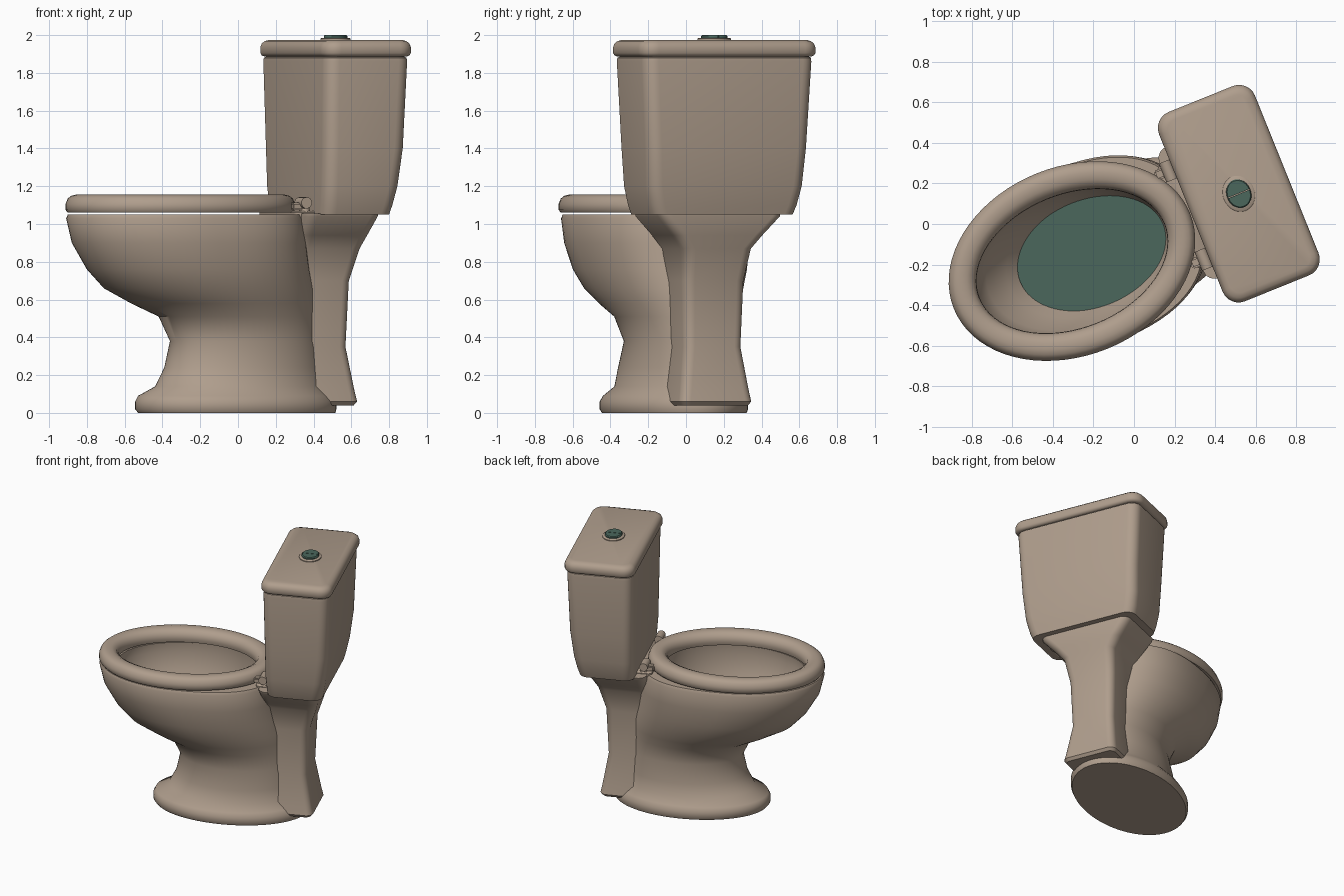
import bpy, bmesh
from math import sin, cos, pi, radians, copysign
from mathutils import Matrix

cube = bpy.data.objects.get("Cube")
if cube:
    bpy.data.objects.remove(cube, do_unlink=True)

# The model is built along its own axis (back is +x), then turned into place
PLACE = Matrix.Rotation(radians(22), 4, 'Z') @ Matrix.Translation((0, -0.055, 0))


def material(name, rgb):
    m = bpy.data.materials.new(name)
    m.use_nodes = True
    m.diffuse_color = (*rgb, 1)
    m.node_tree.nodes["Principled BSDF"].inputs["Base Color"].default_value = (*rgb, 1)
    return m


ceramic = material("beige_ceramic", (0.43, 0.34, 0.265))
teal = material("dark_teal", (0.07, 0.135, 0.108))


def finish(name, bm, mat, angle=40):
    bmesh.ops.recalc_face_normals(bm, faces=bm.faces)
    mesh = bpy.data.meshes.new(name)
    bm.to_mesh(mesh)
    bm.free()
    mesh.materials.append(mat)
    ob = bpy.data.objects.new(name, mesh)
    bpy.context.collection.objects.link(ob)
    ob.matrix_world = PLACE
    bpy.ops.object.select_all(action='DESELECT')
    ob.select_set(True)
    bpy.context.view_layer.objects.active = ob
    bpy.ops.object.shade_smooth_by_angle(angle=radians(angle))
    return ob


def oval(cx, a, b, power=2, n=72):
    """Ellipse whose back half can be squarer."""
    pts = []
    for i in range(n):
        c, s = cos(2 * pi * i / n), sin(2 * pi * i / n)
        p = 2 / power if c > 0 else 1
        pts.append((cx + a * copysign(abs(c) ** p, c), b * copysign(abs(s) ** p, s)))
    return pts


def rounded_box(cx, a, b, r, steps=6):
    """Rectangle outline with rounded corners."""
    pts = []
    for k, (sx, sy) in enumerate(((1, 1), (-1, 1), (-1, -1), (1, -1))):
        for i in range(steps + 1):
            t = pi / 2 * (k + i / steps)
            pts.append((cx + sx * (a - r) + r * cos(t), sy * (b - r) + r * sin(t)))
    return pts


def loft(name, sections, mat, closed=False, angle=40):
    """Skin a stack of (height, outline) sections."""
    bm = bmesh.new()
    rings = [[bm.verts.new((x, y, z)) for x, y in pts] for z, pts in sections]
    pairs = list(zip(rings, rings[1:]))
    if closed:
        pairs.append((rings[-1], rings[0]))
    else:
        bm.faces.new(rings[0][::-1])
        bm.faces.new(rings[-1])
    for lo, hi in pairs:
        for i in range(len(lo)):
            j = (i + 1) % len(lo)
            bm.faces.new((lo[i], lo[j], hi[j], hi[i]))
    return finish(name, bm, mat, angle)


# Bowl: foot, waist, hull, rim, then down the inside
bowl = [
    (0.00, -0.03, 0.545, 0.35, 2), (0.02, -0.035, 0.556, 0.36, 2),
    (0.06, -0.035, 0.556, 0.36, 2), (0.09, -0.038, 0.538, 0.341, 2),
    (0.14, -0.01, 0.471, 0.294, 2), (0.24, 0.006, 0.434, 0.286, 2),
    (0.38, 0.016, 0.414, 0.257, 2), (0.51, -0.025, 0.434, 0.297, 2),
    (0.58, -0.11, 0.505, 0.342, 2.1), (0.66, -0.194, 0.574, 0.384, 2.2),
    (0.76, -0.256, 0.606, 0.422, 2.3), (0.90, -0.313, 0.633, 0.446, 2.5),
    (1.03, -0.339, 0.639, 0.453, 2.6), (1.05, -0.339, 0.630, 0.444, 2.6),
    (1.05, -0.335, 0.510, 0.355, 2), (0.98, -0.335, 0.515, 0.360, 2),
    (0.85, -0.31, 0.480, 0.335, 2), (0.74, -0.27, 0.415, 0.290, 2),
    (0.66, -0.24, 0.365, 0.250, 2),
]
loft("bowl", [(z, oval(*s)) for z, *s in bowl], ceramic)
loft("water", [(z, oval(-0.245, 0.382, 0.267)) for z in (0.685, 0.69)], teal)

# Seat ring: inset from the outer edge, height
seat = [(0.012, 1.06), (0, 1.075), (0, 1.105), (0.012, 1.135), (0.03, 1.149),
        (0.055, 1.155), (0.09, 1.153), (0.12, 1.138), (0.135, 1.11),
        (0.138, 1.085), (0.132, 1.06)]
loft("seat", [(z, oval(-0.352, 0.628 - d, 0.466 - d)) for d, z in seat],
     ceramic, closed=True)

# Rear column carrying the tank
column = [(0.04, 0.42, 0.155, 0.19, 0.04), (0.06, 0.42, 0.172, 0.205, 0.05),
          (0.12, 0.413, 0.167, 0.195, 0.05), (0.35, 0.39, 0.152, 0.163, 0.05),
          (0.70, 0.39, 0.168, 0.175, 0.055), (0.87, 0.425, 0.187, 0.198, 0.06),
          (0.94, 0.435, 0.197, 0.255, 0.06), (1.04, 0.443, 0.213, 0.345, 0.06),
          (1.055, 0.443, 0.213, 0.349, 0.06)]
loft("rear_column", [(z, rounded_box(*s)) for z, *s in column], ceramic)

# Deck strip between bowl and tank
loft("deck", [(1.03, rounded_box(0.27, 0.07, 0.27, 0.03)),
              (1.06, rounded_box(0.27, 0.07, 0.27, 0.03)),
              (1.068, rounded_box(0.27, 0.062, 0.262, 0.03))], ceramic)

# Tank, with a shallow neck below the lid
tank = [(1.05, 0.503, 0.197, 0.404, 0.07), (1.10, 0.508, 0.204, 0.422, 0.07),
        (1.20, 0.516, 0.216, 0.443, 0.07), (1.40, 0.528, 0.229, 0.457, 0.07),
        (1.86, 0.533, 0.239, 0.482, 0.07), (1.88, 0.533, 0.237, 0.480, 0.07),
        (1.885, 0.533, 0.228, 0.471, 0.065), (1.90, 0.533, 0.228, 0.471, 0.065)]
loft("tank", [(z, rounded_box(*s)) for z, *s in tank], ceramic)

# Tank lid with rounded edges: height, inset
lid = [(1.887, 0.02), (1.892, 0.008), (1.905, 0), (1.935, 0), (1.955, 0.007),
       (1.968, 0.022), (1.975, 0.045)]
loft("tank_lid", [(z, rounded_box(0.535, 0.255 - d, 0.503 - d, 0.085 - d * 0.8))
                  for z, d in lid], ceramic)

# Flush button: collar and two halves either side of a slit
loft("button_collar", [(1.97, oval(0.535, 0.078, 0.09)),
                       (1.981, oval(0.535, 0.078, 0.09)),
                       (1.986, oval(0.535, 0.072, 0.084))], ceramic)
for side, label in ((1, "left"), (-1, "right")):
    def half(k):
        return [(0.535 + 0.06 * k * cos(pi * i / 20),
                 side * (0.002 + 0.07 * k * sin(pi * i / 20))) for i in range(21)]
    loft("flush_button_" + label,
         [(1.975, half(1)), (1.994, half(1)), (2.0, half(0.92))], teal)

# Seat hinges: an arm to the seat and a cross pin
for side, label in ((1, "left"), (-1, "right")):
    bm = bmesh.new()
    y = side * 0.235
    arm = Matrix.Translation((0.235, y, 1.095)) @ Matrix.Diagonal((0.10, 0.05, 0.04, 1))
    bmesh.ops.create_cube(bm, size=1, matrix=arm)
    bmesh.ops.bevel(bm, geom=bm.edges[:], offset=0.008, segments=2, affect='EDGES')
    pin = Matrix.Translation((0.255, y, 1.112)) @ Matrix.Rotation(pi / 2, 4, 'X')
    bmesh.ops.create_cone(bm, cap_ends=True, segments=20, radius1=0.03, radius2=0.03,
                          depth=0.1, matrix=pin)
    post = Matrix.Translation((0.262, y, 1.07))
    bmesh.ops.create_cone(bm, cap_ends=True, segments=20, radius1=0.035, radius2=0.022,
                          depth=0.06, matrix=post)
    finish("seat_hinge_" + label, bm, ceramic)
